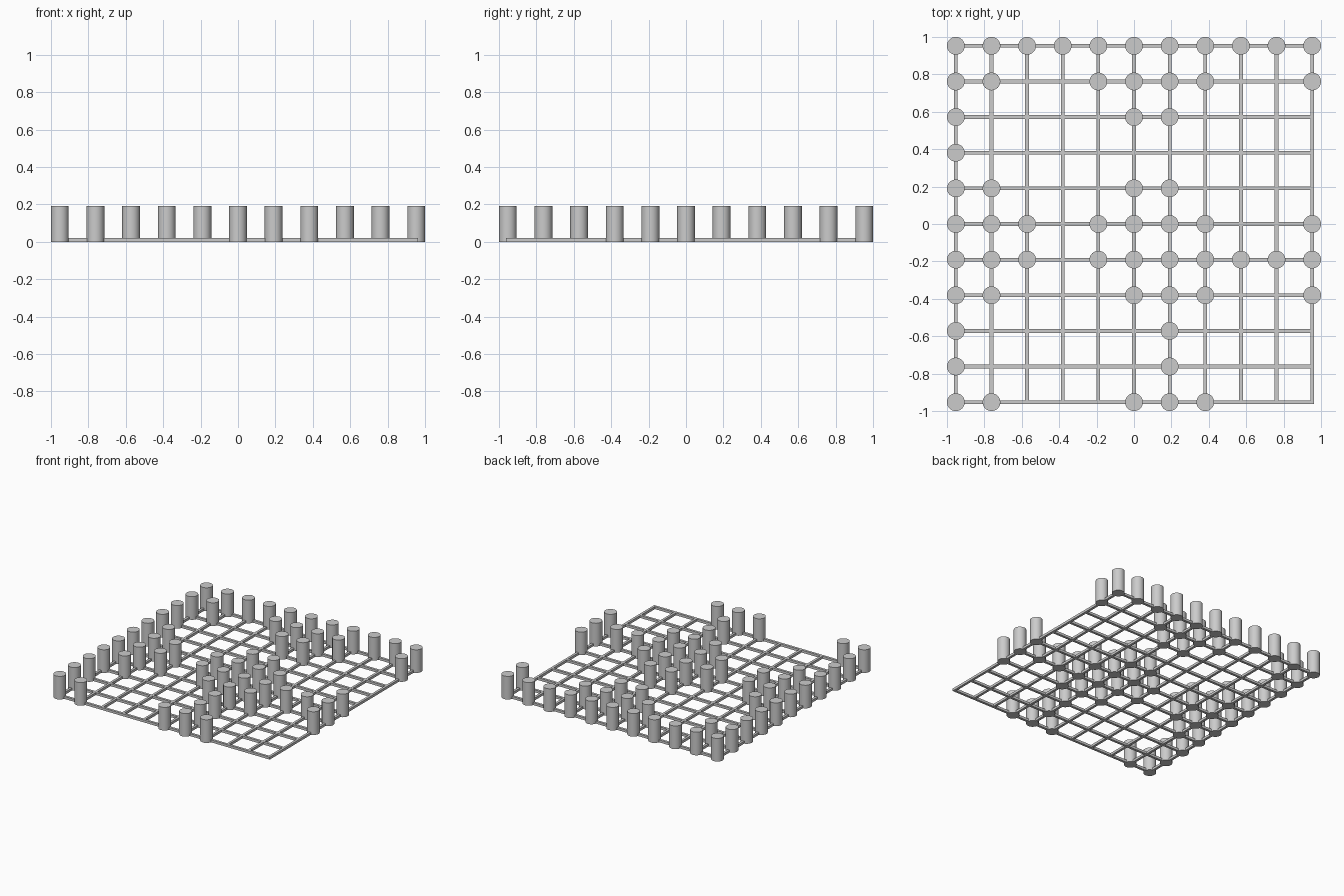
import bpy
import math

cube = bpy.data.objects.get("Cube")
if cube:
    bpy.data.objects.remove(cube, do_unlink=True)

STEP = 0.1905      # spacing of the lattice
HALF = 5 * STEP
BAR = 0.02         # bar width and height
RADIUS = 0.0475
HEIGHT = 0.19

# Peg layout, back row first, one character per lattice crossing
LAYOUT = [
    "ooooooooooo",
    "oo..oooo..o",
    "o....oo....",
    "o..........",
    "oo...oo....",
    "ooo.oooo..o",
    "ooo.ooooooo",
    "oo...ooo..o",
    "o.....o....",
    "o.....o....",
    "oo...ooo...",
]

grey = bpy.data.materials.new("grey")
grey.use_nodes = True
colour = (0.6, 0.6, 0.6, 1)
grey.diffuse_color = colour
grey.node_tree.nodes["Principled BSDF"].inputs["Base Color"].default_value = colour


def add_bar(name, location, size):
    bpy.ops.mesh.primitive_cube_add(size=1, location=location)
    bar = bpy.context.object
    bar.name = name
    bar.scale = size
    bpy.ops.object.transform_apply(location=False, rotation=False, scale=True)
    bar.data.materials.append(grey)


# Lattice of crossing floor bars
length = 2 * HALF + BAR
for i in range(11):
    offset = i * STEP - HALF
    add_bar("cross_bar", (0, offset, BAR / 2), (length, BAR, BAR))
    add_bar("long_bar", (offset, 0, BAR / 2), (BAR, length, BAR))

# One peg mesh shared by every peg
bpy.ops.mesh.primitive_cylinder_add(vertices=32, radius=RADIUS, depth=HEIGHT)
first_peg = bpy.context.object
first_peg.data.materials.append(grey)
bpy.ops.object.shade_smooth_by_angle(angle=math.radians(40))
peg_mesh = first_peg.data
bpy.data.objects.remove(first_peg, do_unlink=True)

# Pegs standing on the marked crossings
for row, marks in enumerate(LAYOUT):
    for column, mark in enumerate(marks):
        if mark == "o":
            peg = bpy.data.objects.new("peg", peg_mesh)
            peg.location = (column * STEP - HALF, HALF - row * STEP, HEIGHT / 2)
            bpy.context.collection.objects.link(peg)
